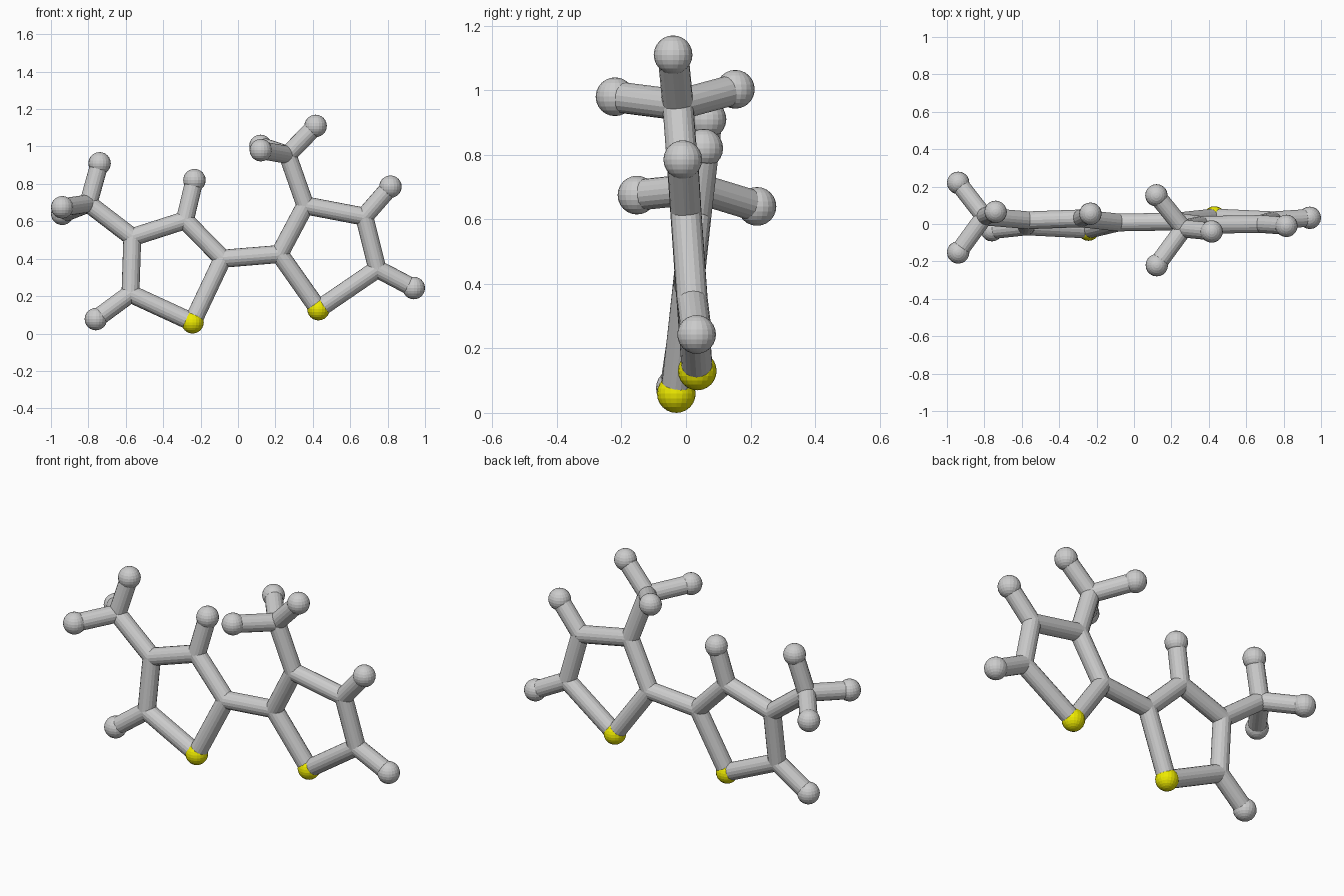
import bpy
from mathutils import Vector

if "Cube" in bpy.data.objects:
    bpy.data.objects.remove(bpy.data.objects["Cube"])

BALL, BOND = 0.06, 0.048

# Atom centres: s = sulphur, c = carbon joint, h = hydrogen
atoms = {
    # left ring
    "s_left": (-0.243, -0.03, 0.06), "c2_left": (-0.082, 0.008, 0.40),
    "c3_left": (-0.284, 0.03, 0.605), "c4_left": (-0.565, 0.02, 0.515),
    "c5_left": (-0.575, -0.013, 0.213), "h3_left": (-0.233, 0.055, 0.82),
    "h5_left": (-0.76, -0.033, 0.077),
    # left methyl
    "cm_left": (-0.80, 0.04, 0.695), "hm1_left": (-0.74, 0.065, 0.91),
    "hm2_left": (-0.94, -0.152, 0.675), "hm3_left": (-0.94, 0.22, 0.64),
    # right ring
    "s_right": (0.43, 0.035, 0.13), "c2_right": (0.222, 0.013, 0.425),
    "c3_right": (0.36, -0.005, 0.685), "c4_right": (0.675, 0.0, 0.625),
    "c5_right": (0.745, 0.02, 0.345), "h4_right": (0.815, -0.01, 0.785),
    "h5_right": (0.94, 0.033, 0.243),
    # right methyl
    "cm_right": (0.265, -0.025, 0.955), "hm1_right": (0.415, -0.04, 1.11),
    "hm2_right": (0.12, 0.153, 1.003), "hm3_right": (0.122, -0.22, 0.98),
}
ring = [("s", "c2"), ("c2", "c3"), ("c3", "c4"), ("c4", "c5"), ("c5", "s"),
        ("c5", "h5"), ("cm", "hm1"), ("cm", "hm2"), ("cm", "hm3")]
bonds = [(a + side, b + side) for side in ("_left", "_right") for a, b in ring]
bonds += [("c2_left", "c2_right"), ("c3_left", "h3_left"), ("c4_left", "cm_left"),
          ("c4_right", "h4_right"), ("c3_right", "cm_right")]

yellow = bpy.data.materials.new("yellow")
yellow.diffuse_color = (0.85, 0.82, 0.0, 1)
yellow.use_nodes = True
yellow.node_tree.nodes["Principled BSDF"].inputs["Base Color"].default_value = yellow.diffuse_color

# Balls: carbons are just rounded joints of the sticks
kinds = {"s": "sulphur_ball_", "c": "carbon_joint_", "h": "hydrogen_ball_"}
for name, pos in atoms.items():
    r = BOND if name[0] == "c" else BALL
    bpy.ops.mesh.primitive_uv_sphere_add(segments=20, ring_count=12, radius=r, location=pos)
    ball = bpy.context.object
    ball.name = kinds[name[0]] + name
    if name[0] == "s":
        ball.data.materials.append(yellow)

# Sticks from centre to centre
for a, b in bonds:
    p, q = Vector(atoms[a]), Vector(atoms[b])
    d = q - p
    bpy.ops.mesh.primitive_cylinder_add(vertices=18, radius=BOND, depth=d.length, location=(p + q) / 2)
    stick = bpy.context.object
    stick.name = f"bond_{a}_{b}"
    stick.rotation_euler = d.to_track_quat("Z", "Y").to_euler()
